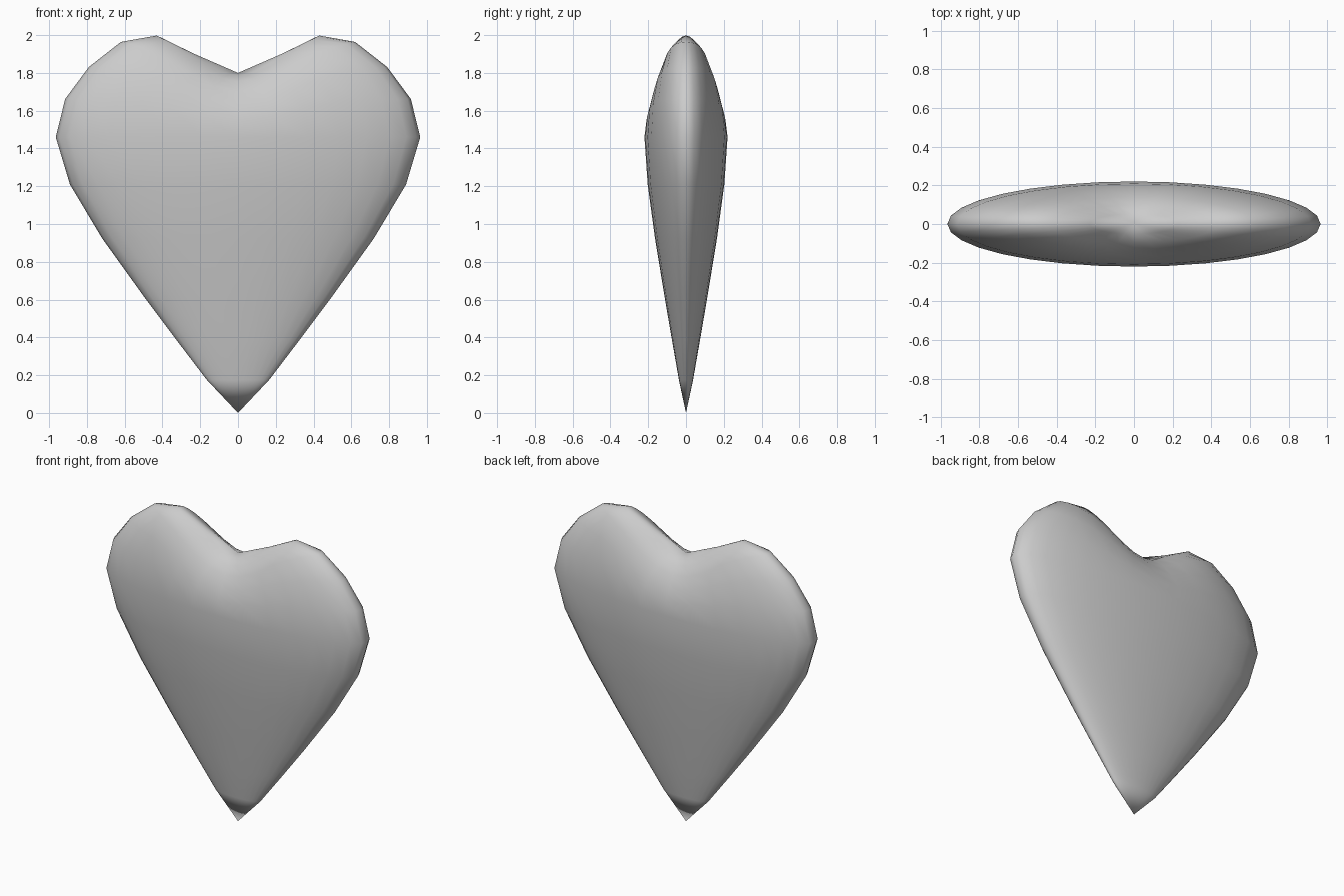
import bpy, bmesh, math

if "Cube" in bpy.data.objects:
    bpy.data.objects.remove(bpy.data.objects["Cube"])

SEGMENTS = 32
DEPTH = 0.22 / 0.965          # thickness relative to width
MID = 1.46                    # height of the widest ring

# half-width and latitude height of each ring above the widest one
upper = [(0.23, 0.966), (0.43, 0.866), (0.62, 0.707), (0.79, 0.5), (0.915, 0.27)]
# half-width and height of the rings from the widest one down to the tip
lower = [(0.965, 1.46), (0.89, 1.21), (0.72, 0.925), (0.49, 0.605),
         (0.325, 0.385), (0.165, 0.175)]


def dome(x):
    """Height of the top at x, dipping in the middle to form two lobes."""
    return 0.75 - 0.41 * math.exp(-(x / 0.4) ** 2)


bm = bmesh.new()


def ring(width, height):
    verts = []
    for i in range(SEGMENTS):
        a = 2 * math.pi * i / SEGMENTS
        x = width * math.cos(a)
        verts.append(bm.verts.new((x, width * DEPTH * math.sin(a), height(x))))
    return verts


# rings from top to bottom
rings = [ring(w, lambda x, u=u: MID + u * dome(x)) for w, u in upper]
rings += [ring(w, lambda x, z=z: z) for w, z in lower]
top = bm.verts.new((0, 0, MID + dome(0)))
tip = bm.verts.new((0, 0, 0))

# skin and pole fans
for i in range(SEGMENTS):
    j = (i + 1) % SEGMENTS
    bm.faces.new((top, rings[0][i], rings[0][j]))
    bm.faces.new((tip, rings[-1][j], rings[-1][i]))
    for a, b in zip(rings, rings[1:]):
        bm.faces.new((a[i], b[i], b[j], a[j]))
bmesh.ops.recalc_face_normals(bm, faces=bm.faces)
for f in bm.faces:
    f.smooth = True

mesh = bpy.data.meshes.new("heart")
bm.to_mesh(mesh)
bm.free()
heart = bpy.data.objects.new("heart", mesh)
bpy.context.collection.objects.link(heart)
